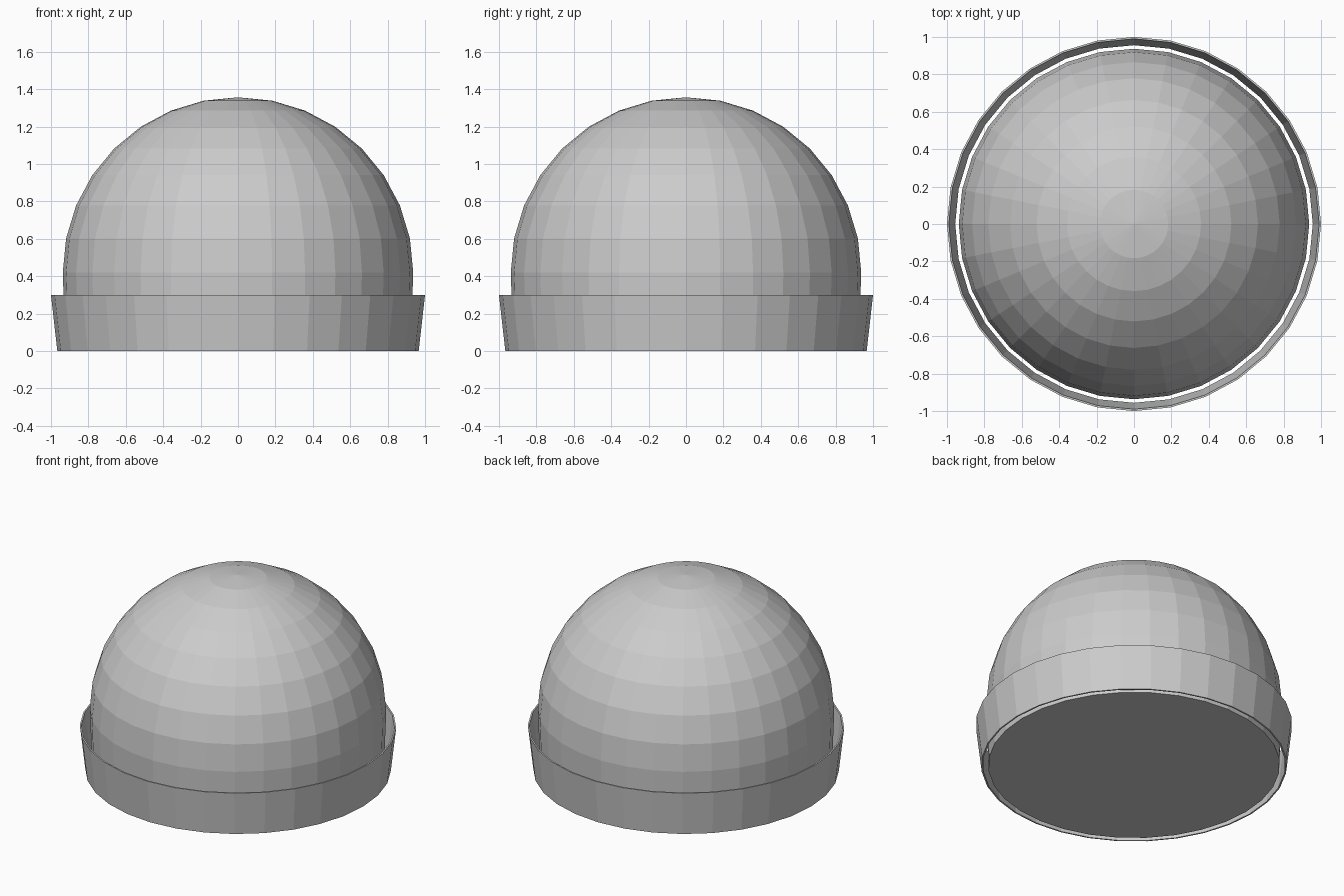
import bpy, bmesh, math

if "Cube" in bpy.data.objects:
    bpy.data.objects.remove(bpy.data.objects["Cube"])

SEGMENTS = 32


def lathe(name, profile, closed=False, cap=False):
    """Spin an (r, z) profile around z; r = 0 makes a pole."""
    bm = bmesh.new()
    rings = []
    for r, z in profile:
        if r < 1e-5:
            rings.append([bm.verts.new((0, 0, z))] * SEGMENTS)
        else:
            angles = [2 * math.pi * i / SEGMENTS for i in range(SEGMENTS)]
            rings.append([bm.verts.new((r * math.cos(a), r * math.sin(a), z)) for a in angles])
    pairs = list(zip(rings, rings[1:]))
    if closed:
        pairs.append((rings[-1], rings[0]))
    for lo, hi in pairs:
        for i in range(SEGMENTS):
            j = (i + 1) % SEGMENTS
            bm.faces.new(dict.fromkeys((lo[i], lo[j], hi[j], hi[i])))
    if cap:
        bm.faces.new(rings[0][::-1])
    bmesh.ops.recalc_face_normals(bm, faces=bm.faces)
    mesh = bpy.data.meshes.new(name)
    bm.to_mesh(mesh)
    bm.free()
    obj = bpy.data.objects.new(name, mesh)
    bpy.context.collection.objects.link(obj)
    return obj


# Dome: half sphere on a slightly tapered, capped skirt
R, EQUATOR = 0.937, 0.42
arc = [(R * math.cos(a), EQUATOR + R * math.sin(a))
       for a in (math.pi / 16 * i for i in range(9))]
lathe("dome", [(0.922, 0.0)] + arc, cap=True)

# Thin flared band around the base, open at top and bottom
lathe("base_band", [(0.966, 0.0), (1.0, 0.3), (0.99, 0.3), (0.956, 0.0)], closed=True)
